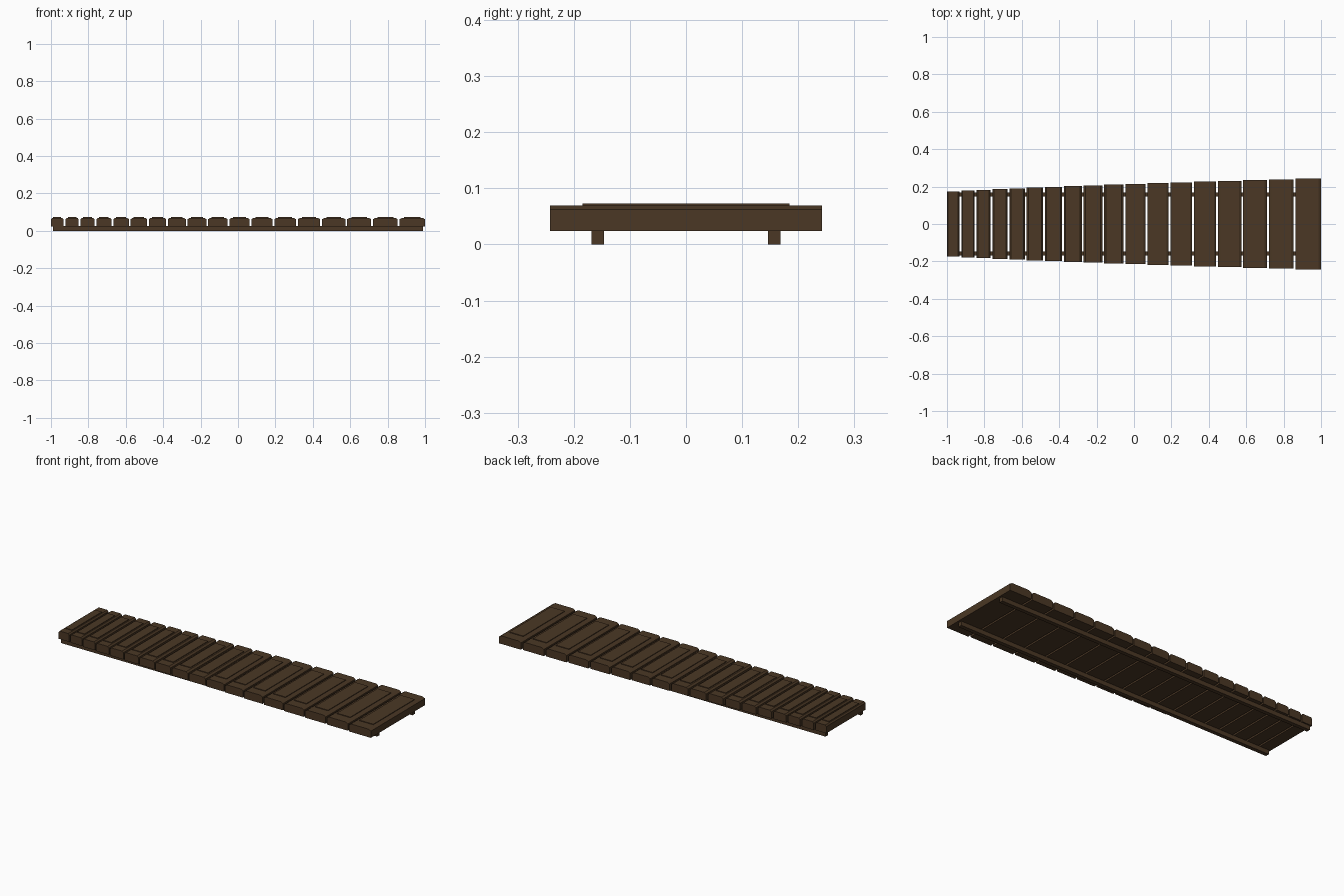
import bpy, bmesh

if "Cube" in bpy.data.objects:
    bpy.data.objects.remove(bpy.data.objects["Cube"])

# Single dark wood colour
wood = bpy.data.materials.new("dark_brown_wood")
wood.diffuse_color = (0.070, 0.039, 0.018, 1)
wood.use_nodes = True
wood.node_tree.nodes["Principled BSDF"].inputs["Base Color"].default_value = wood.diffuse_color


def prism(name, profile, y0, y1):
    """Extrude an (x, z) profile along y."""
    bm = bmesh.new()
    face = bm.faces.new([bm.verts.new((x, y0, z)) for x, z in profile])
    ext = bmesh.ops.extrude_face_region(bm, geom=[face])
    for v in ext["geom"]:
        if isinstance(v, bmesh.types.BMVert):
            v.co.y = y1
    bmesh.ops.recalc_face_normals(bm, faces=bm.faces)
    mesh = bpy.data.meshes.new(name)
    bm.to_mesh(mesh)
    bm.free()
    mesh.materials.append(wood)
    obj = bpy.data.objects.new(name, mesh)
    bpy.context.collection.objects.link(obj)
    return obj


COUNT = 18
FIRST, LAST = 0.067, 0.136
GAP = (2 - COUNT * (FIRST + LAST) / 2) / (COUNT - 1)
BOTTOM, SHOULDER, TOP, PANEL = 0.024, 0.062, 0.0695, 0.073

# Slats grow wider and longer from left to right
x = -1.0
for i in range(COUNT):
    t = i / (COUNT - 1)
    w = FIRST + (LAST - FIRST) * t
    half = 0.175 + (0.242 - 0.175) * t
    c = 0.10 * w
    # Slat body with chamfered long edges
    prism(f"slat_{i + 1}",
          [(x, BOTTOM), (x + w, BOTTOM), (x + w, SHOULDER),
           (x + w - c, TOP), (x + c, TOP), (x, SHOULDER)], -half, half)
    # Raised panel on the slat
    m = 0.18 * w
    prism(f"raised_panel_{i + 1}",
          [(x + m, TOP - 0.003), (x + w - m, TOP - 0.003),
           (x + w - m, PANEL), (x + m, PANEL)], -half * 0.764, half * 0.764)
    x += w + GAP

# Two straight support rails
for side, name in ((-1, "front_rail"), (1, "back_rail")):
    prism(name, [(-0.99, 0), (0.988, 0), (0.988, BOTTOM + 0.001), (-0.99, BOTTOM + 0.001)],
          side * 0.157 - 0.011, side * 0.157 + 0.011)
